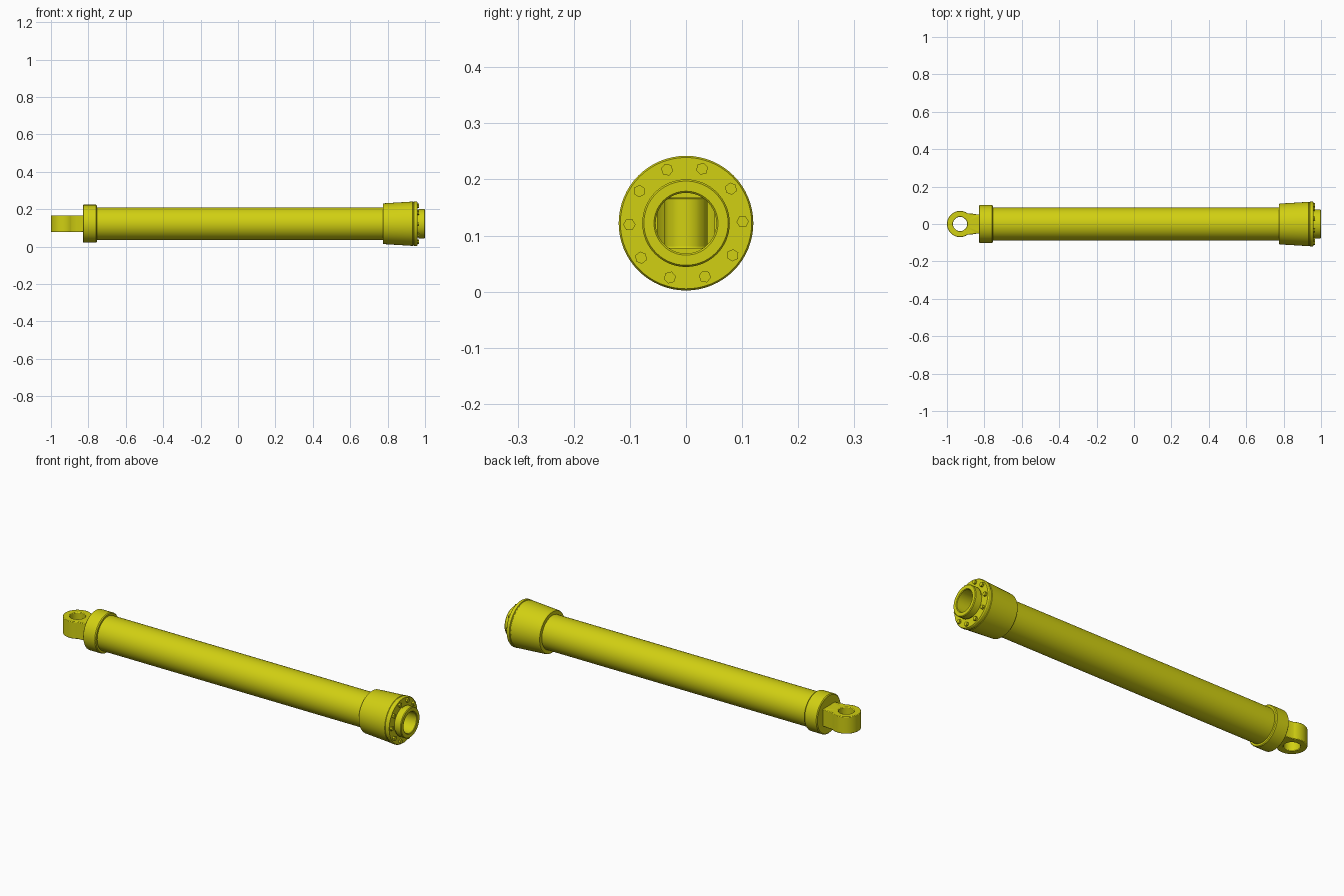
import bpy, bmesh
from math import sin, cos, pi, radians, atan2
from mathutils import Matrix, Vector

AXIS_Z = 0.122
SEGS = 64
cube = bpy.data.objects.get("Cube")
if cube:
    bpy.data.objects.remove(cube, do_unlink=True)

paint = bpy.data.materials.new("yellow paint")
paint.use_nodes = True
colour = (0.64, 0.63, 0.006, 1)
paint.diffuse_color = colour
paint.node_tree.nodes["Principled BSDF"].inputs["Base Color"].default_value = colour


def finish(name, bm, angle=30):
    """Turn a bmesh into a painted object lying on the cylinder axis."""
    bmesh.ops.recalc_face_normals(bm, faces=bm.faces)
    mesh = bpy.data.meshes.new(name)
    bm.to_mesh(mesh)
    bm.free()
    mesh.materials.append(paint)
    ob = bpy.data.objects.new(name, mesh)
    ob.location.z = AXIS_Z
    bpy.context.collection.objects.link(ob)
    bpy.ops.object.select_all(action="DESELECT")
    ob.select_set(True)
    bpy.context.view_layer.objects.active = ob
    bpy.ops.object.shade_smooth_by_angle(angle=radians(angle))
    return ob


def lathe(name, profile):
    """Spin a closed (x, radius) profile; a radius may be a function of angle."""
    bm = bmesh.new()
    rings = []
    for i in range(SEGS):
        a = 2 * pi * i / SEGS
        ring = []
        for x, r in profile:
            r = r(a) if callable(r) else r
            ring.append(bm.verts.new((x, r * cos(a), r * sin(a))))
        rings.append(ring)
    n = len(profile)
    for i in range(SEGS):
        p, q = rings[i], rings[(i + 1) % SEGS]
        for j in range(n):
            k = (j + 1) % n
            bm.faces.new((p[j], p[k], q[k], q[j]))
    return finish(name, bm)


def socket(a):
    """Opening in the end wall that leads into the hollow lug."""
    return min(0.051 / max(abs(cos(a)), 0.01), 0.0445 / max(abs(sin(a)), 0.01), 0.056)


# Barrel, rear collar and front gland
lathe("barrel", [(-0.8, 0.088), (0.8, 0.088), (0.8, 0.062), (-0.8, 0.062)])
lathe("rear_collar", [
    (-0.83, socket), (-0.83, 0.097), (-0.826, 0.1015), (-0.76, 0.1015),
    (-0.755, 0.098), (-0.755, 0.08), (-0.815, 0.08), (-0.815, socket)])
lathe("gland_housing", [
    (0.775, 0.08), (0.775, 0.106), (0.779, 0.109), (0.934, 0.1185),
    (0.936, 0.1165), (0.939, 0.1165), (0.941, 0.12), (0.954, 0.12),
    (0.959, 0.117), (0.959, 0.07), (0.8, 0.07)])
lathe("gland_nose", [
    (0.95, 0.074), (0.964, 0.074), (0.966, 0.078), (0.996, 0.078),
    (1.0, 0.075), (1.0, 0.057), (0.997, 0.054), (0.79, 0.054), (0.79, 0.074)])

# Ring of hexagonal bolt heads
bm = bmesh.new()
for i in range(10):
    a = radians(1.5 + 36 * i)
    place = (Matrix.Translation((0.963, 0.101 * cos(a), 0.101 * sin(a)))
             @ Matrix.Rotation(a, 4, "X") @ Matrix.Rotation(pi / 2, 4, "Y"))
    bmesh.ops.create_cone(bm, cap_ends=True, segments=6, radius1=0.011,
                          radius2=0.011, depth=0.012, matrix=place)
finish("gland_bolts", bm)

# Mounting eye: rounded lug with a vertical pin hole, open towards the barrel
eye = Vector((-0.93, 0))
half = [Vector((-0.828, 0.051)), Vector((-0.845, 0.052)), Vector((-0.862, 0.055))]
arc = [eye + 0.07 * Vector((cos(radians(t)), sin(radians(t)))) for t in range(55, 306, 5)]
outline = half + arc + [Vector((p.x, -p.y)) for p in reversed(half)]
# extra points along the open base keep the pin hole round
outline += [Vector((-0.828, 0.051 * t / 4)) for t in range(-3, 4)]
bm = bmesh.new()
columns = []
for p in outline:
    a = atan2(p.y - eye.y, p.x - eye.x)
    h = eye + 0.038 * Vector((cos(a), sin(a)))
    columns.append([bm.verts.new((v.x, v.y, z)) for v, z in
                    ((p, -0.045), (p, 0.045), (h, 0.045), (h, -0.045))])
n = len(columns)
wall_end = len(half) * 2 + len(arc) - 1
for i in range(n):
    p, q = columns[i], columns[(i + 1) % n]
    for j in range(4):
        if j == 0 and i >= wall_end:
            continue
        k = (j + 1) % 4
        bm.faces.new((p[j], p[k], q[k], q[j]))
lug = finish("mounting_eye", bm)
bevel = lug.modifiers.new("soft edges", "BEVEL")
bevel.width = 0.003
bevel.segments = 2
bevel.limit_method = "ANGLE"
bevel.angle_limit = radians(50)
